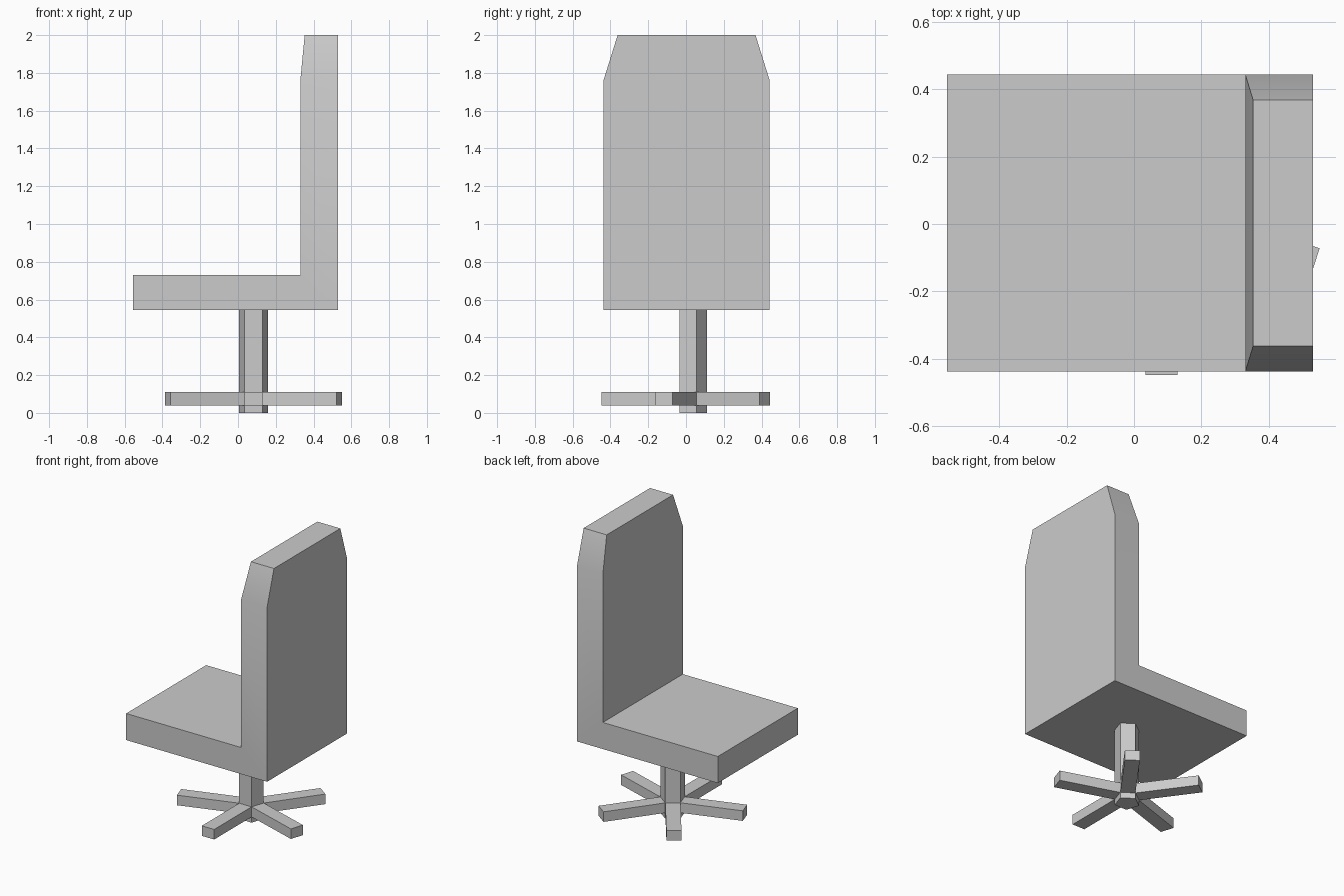
import bpy, bmesh, math

if "Cube" in bpy.data.objects:
    bpy.data.objects.remove(bpy.data.objects["Cube"])


def finish(bm, name):
    bmesh.ops.recalc_face_normals(bm, faces=bm.faces)
    mesh = bpy.data.meshes.new(name)
    bm.to_mesh(mesh)
    bm.free()
    obj = bpy.data.objects.new(name, mesh)
    bpy.context.collection.objects.link(obj)
    return obj


# Seat and backrest: L profile across the width, then a tapered top
PROFILE = [(-0.555, 0.545), (0.53, 0.545), (0.53, 1.76),
           (0.33, 1.76), (0.33, 0.73), (-0.555, 0.73)]
MID_Y, HALF, TOP_HALF = 0.003, 0.44, 0.365
bm = bmesh.new()
sides, tops = [], []
for s in (-1, 1):
    vs = [bm.verts.new((x, MID_Y + s * HALF, z)) for x, z in PROFILE]
    top = [bm.verts.new((x, MID_Y + s * TOP_HALF, 2.0)) for x in (0.53, 0.353)]
    bm.faces.new(vs)
    bm.faces.new((vs[2], top[0], top[1], vs[3]))
    sides.append(vs[:3] + top + vs[3:])
a, b = sides
for i in range(len(a)):
    j = (i + 1) % len(a)
    bm.faces.new((a[i], a[j], b[j], b[i]))
seat = finish(bm, "seat_and_backrest")
bpy.context.view_layer.objects.active = seat
seat.select_set(True)
bpy.ops.object.shade_smooth_by_angle(angle=math.radians(30))

# Swivel base: five-sided column with a foot extruded from each side
CX, CY, R, REACH = 0.082, 0.03, 0.081, 0.477
bm = bmesh.new()
rings = []
for z in (0.0, 0.04, 0.11, 0.545):
    rings.append([bm.verts.new((CX + R * math.cos(math.radians(90 + 72 * i)),
                                CY + R * math.sin(math.radians(90 + 72 * i)), z))
                  for i in range(5)])
bm.faces.new(rings[0])
bm.faces.new(rings[-1])
foot_faces = []
for k in range(3):
    lo, hi = rings[k], rings[k + 1]
    for i in range(5):
        j = (i + 1) % 5
        f = bm.faces.new((lo[i], lo[j], hi[j], hi[i]))
        if k == 1:
            foot_faces.append(f)
bmesh.ops.recalc_face_normals(bm, faces=bm.faces)
bm.normal_update()
length = REACH - R * math.cos(math.radians(36))
for f in bmesh.ops.extrude_discrete_faces(bm, faces=foot_faces)["faces"]:
    f.normal_update()
    bmesh.ops.translate(bm, verts=f.verts, vec=f.normal * length)
bmesh.ops.remove_doubles(bm, verts=bm.verts, dist=1e-5)
finish(bm, "swivel_base")
